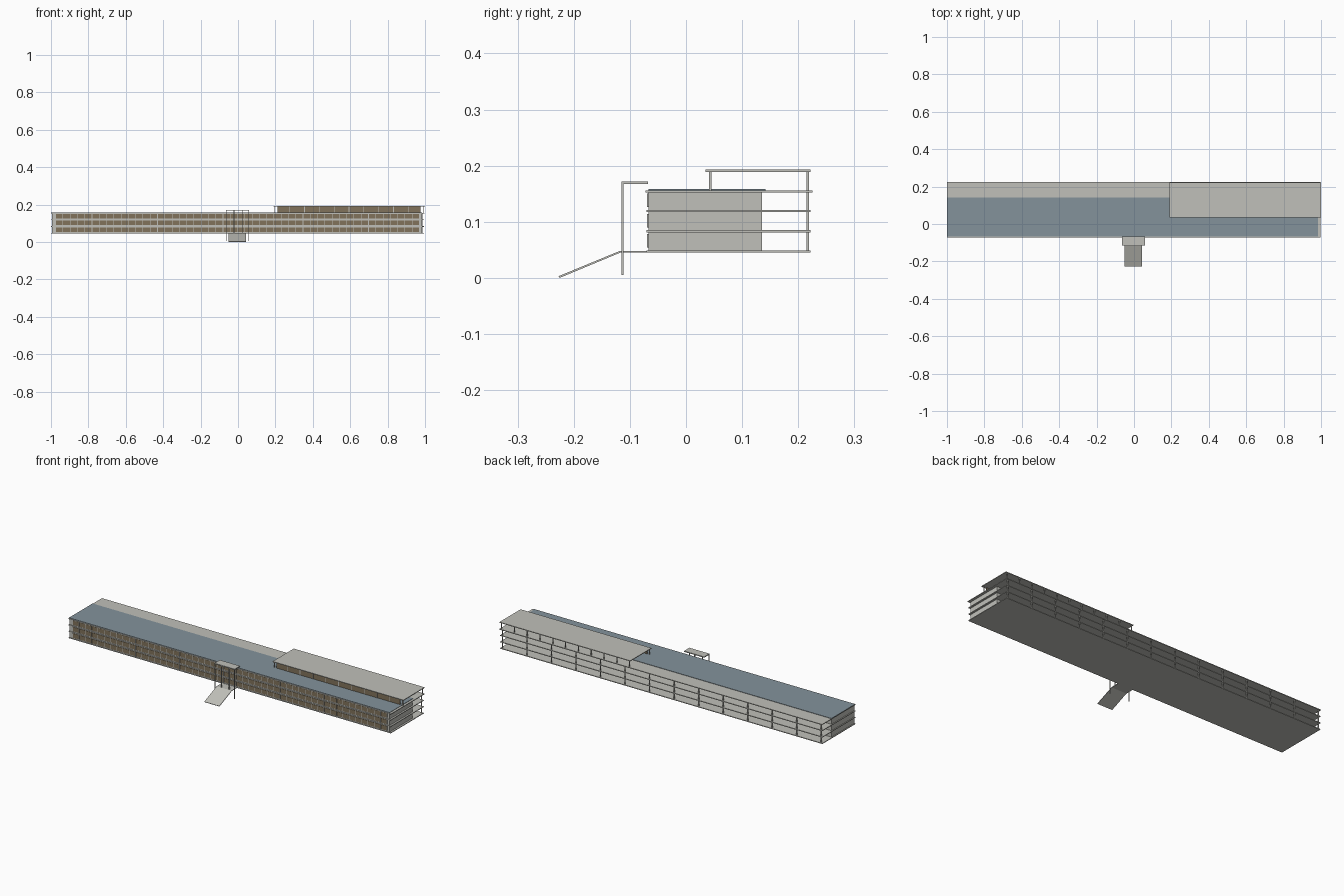
import bpy
import bmesh
from mathutils import Vector

cube = bpy.data.objects.get("Cube")
if cube:
    bpy.data.objects.remove(cube, do_unlink=True)


def material(name, rgb):
    m = bpy.data.materials.new(name)
    m.use_nodes = True
    m.diffuse_color = (*rgb, 1)
    m.node_tree.nodes["Principled BSDF"].inputs["Base Color"].default_value = (*rgb, 1)
    return m


concrete = material("pale concrete", (0.53, 0.53, 0.49))
roofing = material("slate blue roofing", (0.23, 0.29, 0.33))
glazing = material("brown glazing", (0.22, 0.17, 0.105))


def boxes(name, spans, mat):
    """One object made of boxes, each given as ((x0, x1), (y0, y1), (z0, z1))."""
    bm = bmesh.new()
    for span in spans:
        lo = Vector([s[0] for s in span])
        hi = Vector([s[1] for s in span])
        for v in bmesh.ops.create_cube(bm, size=1)["verts"]:
            v.co = (lo + hi) / 2 + v.co * (hi - lo)
    return finish(name, bm, mat)


def finish(name, bm, mat):
    mesh = bpy.data.meshes.new(name)
    bm.to_mesh(mesh)
    bm.free()
    mesh.materials.append(mat)
    ob = bpy.data.objects.new(name, mesh)
    bpy.context.collection.objects.link(ob)
    return ob


def around(c, width):
    return (c - width / 2, c + width / 2)


def steps(a, b, n):
    return [a + (b - a) * i / n for i in range(n + 1)]


# Main block and floor slabs that run on as rear galleries
FLOORS = [0.045, 0.081, 0.117, 0.152]
SLAB = 0.004
boxes("main_block", [((-0.995, 0.985), (-0.067, 0.135), (0.047, 0.154))], concrete)
boxes("floor_slabs", [((-1, 0.995), (-0.07, 0.222), (z, z + SLAB))
                      for z in FLOORS[:3]], concrete)
boxes("roof_slab", [((-1, 0.998), (-0.072, 0.225), (FLOORS[3], FLOORS[3] + SLAB))], concrete)
boxes("roof_covering", [((-1, 0.985), (-0.067, 0.142), (0.155, 0.158))], roofing)

# Front window bands with mullions
bands, mullions = [], []
for z in FLOORS[:3]:
    bands.append(((-0.975, 0.97), (-0.069, -0.066), (z + 0.009, z + 0.033)))
    for x in steps(-0.975, 0.97, 50):
        mullions.append((around(x, 0.003), (-0.0698, -0.066), (z + 0.009, z + 0.033)))
boxes("front_windows", bands, glazing)
boxes("front_mullions", mullions, concrete)

# Gallery columns along the back
boxes("gallery_columns", [(around(x, 0.005), around(0.217, 0.004), (FLOORS[0], FLOORS[3]))
                          for x in steps(-0.99, 0.985, 13)], concrete)

# Rooftop pavilion: flat roof, two rows of posts, glazed front
boxes("pavilion_roof", [((0.19, 1), (0.035, 0.222), (0.189, 0.193))], concrete)
boxes("pavilion_posts", [(around(x, 0.004), around(y, 0.004), (0.154, 0.19))
                         for x in steps(0.197, 0.99, 10) for y in (0.043, 0.217)], concrete)
boxes("pavilion_glazing", [((0.21, 0.975), around(0.043, 0.002), (0.156, 0.189))], glazing)

# Entrance canopy and its posts
boxes("entrance_canopy", [((-0.065, 0.06), (-0.115, -0.068), (0.167, 0.172))], concrete)
boxes("canopy_outer_posts", [(around(x, 0.004), around(-0.113, 0.004), (0.005, 0.168))
                             for x in (-0.063, 0.058)], concrete)
boxes("canopy_inner_posts", [(around(x, 0.004), around(-0.113, 0.004), (0.046, 0.168))
                             for x in (-0.022, 0.025)], concrete)

# Entrance landing and ramp, a profile extruded across x
bm = bmesh.new()
profile = [(-0.068, 0.048), (-0.118, 0.048), (-0.227, 0.003),
           (-0.225, 0), (-0.117, 0.045), (-0.068, 0.045)]
face = bm.faces.new([bm.verts.new((-0.05, y, z)) for y, z in profile])
side = bmesh.ops.extrude_face_region(bm, geom=[face])["geom"]
bmesh.ops.translate(bm, vec=(0.093, 0, 0),
                    verts=[v for v in side if isinstance(v, bmesh.types.BMVert)])
bmesh.ops.recalc_face_normals(bm, faces=bm.faces)
finish("entrance_ramp", bm, concrete)
